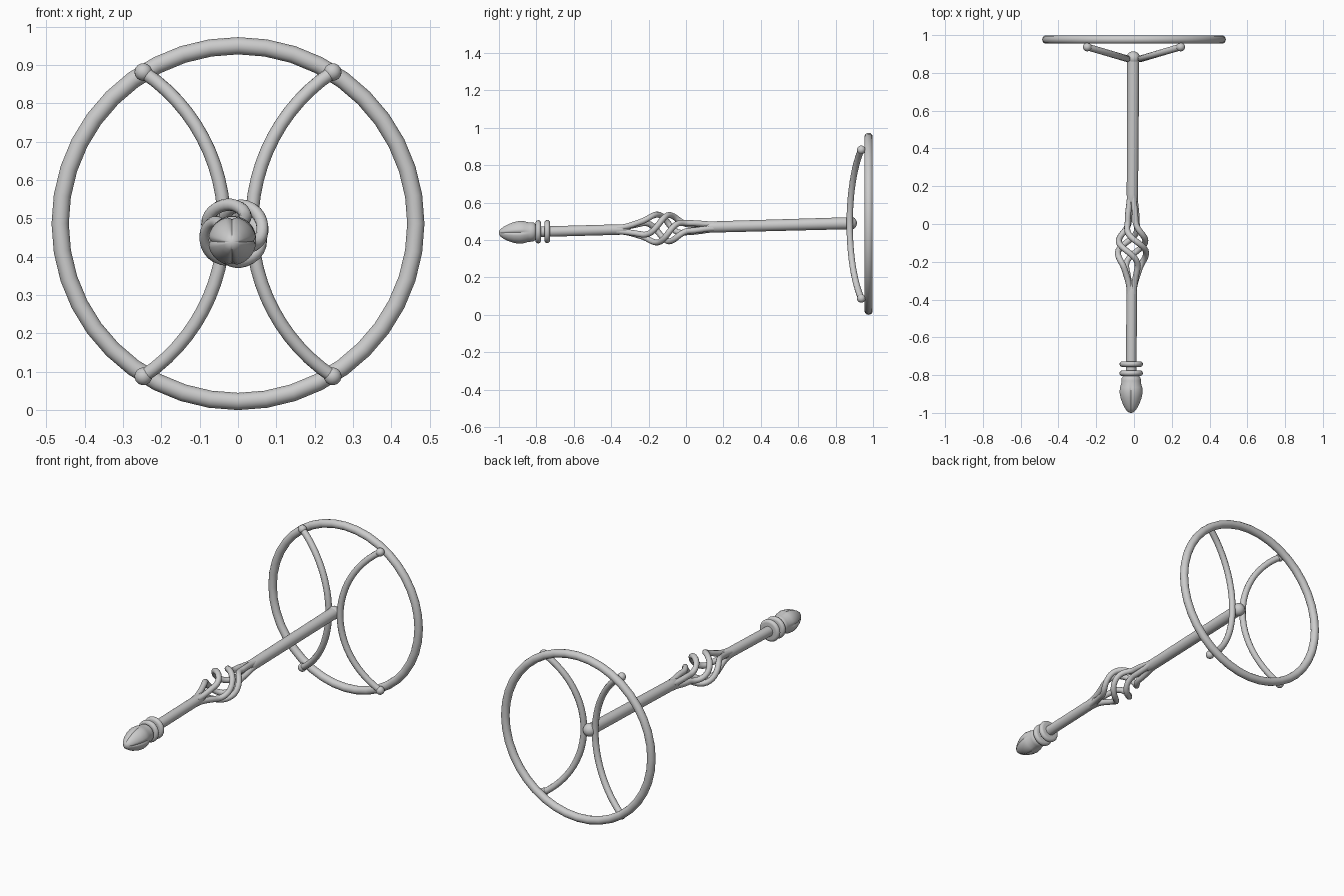
import bpy, bmesh
from math import sin, cos, pi, exp, radians
from mathutils import Vector

if "Cube" in bpy.data.objects:
    bpy.data.objects.remove(bpy.data.objects["Cube"])


def on_axis(x, y, z):
    # the shaft droops and drifts slightly towards its front tip
    d = 0.88 - y
    return Vector((x - 0.004 - 0.0064 * d, y, z + 0.49 - 0.0277 * d))


def smooth(ob, angle=40):
    bpy.ops.object.select_all(action='DESELECT')
    ob.select_set(True)
    bpy.context.view_layer.objects.active = ob
    bpy.ops.object.shade_smooth_by_angle(angle=radians(angle))


def lathe(name, profile, seg=24, groove=None):
    """Revolve (y, radius) points around the shaft axis."""
    bm = bmesh.new()
    rings = []
    for y, r in profile:
        ring = []
        for i in range(seg):
            a = 2 * pi * i / seg
            k = r * (groove(a, y) if groove else 1)
            ring.append(bm.verts.new(on_axis(k * cos(a), y, k * sin(a))))
        rings.append(ring)
    for p, q in zip(rings, rings[1:]):
        for i in range(seg):
            j = (i + 1) % seg
            bm.faces.new((p[i], p[j], q[j], q[i]))
    bm.faces.new(rings[0])
    bm.faces.new(rings[-1])
    bmesh.ops.recalc_face_normals(bm, faces=bm.faces)
    me = bpy.data.meshes.new(name)
    bm.to_mesh(me)
    bm.free()
    ob = bpy.data.objects.new(name, me)
    bpy.context.collection.objects.link(ob)
    smooth(ob)
    return ob


def tube(name, points, radius):
    """Round bar swept along a list of points."""
    cu = bpy.data.curves.new(name, 'CURVE')
    cu.dimensions = '3D'
    cu.bevel_depth = radius
    cu.bevel_resolution = 3
    cu.use_fill_caps = True
    sp = cu.splines.new('POLY')
    sp.points.add(len(points) - 1)
    for p, co in zip(sp.points, points):
        p.co = (*co, 1)
    ob = bpy.data.objects.new(name, cu)
    bpy.context.collection.objects.link(ob)
    bpy.ops.object.select_all(action='DESELECT')
    ob.select_set(True)
    bpy.context.view_layer.objects.active = ob
    bpy.ops.object.convert(target='MESH')
    smooth(bpy.context.object, 50)


def ball(name, loc, r):
    bpy.ops.mesh.primitive_uv_sphere_add(segments=20, ring_count=12, radius=r, location=loc)
    bpy.context.object.name = name
    smooth(bpy.context.object)


def interp(table, y):
    # eased interpolation through (y, value) pairs
    for (y0, a), (y1, b) in zip(table, table[1:]):
        if y <= y1:
            t = (y - y0) / (y1 - y0)
            t = t * t * (3 - 2 * t)
            return a + (b - a) * t
    return table[-1][1]


# Round rim at the back
bpy.ops.mesh.primitive_torus_add(major_segments=40, minor_segments=14, major_radius=0.464,
                                 minor_radius=0.0225, location=(0, 0.9765, 0.4865),
                                 rotation=(pi / 2, 0, 0))
bpy.context.object.name = "rim"
smooth(bpy.context.object)

# Two bowed spokes, mirrored left and right, with ball ends on the rim
for side, label in ((-1, "left"), (1, "right")):
    pts = []
    for i in range(25):
        t = -1 + i / 12
        a = t * 1.0
        z = 0.485 + 0.397 * sin(a) / sin(1.0)
        bow = (1 - cos(a)) / (1 - cos(1.0))
        pts.append((side * (0.036 + 0.211 * bow), 0.875 + 0.062 * bow, z))
    tube("spoke_" + label, pts, 0.0175)
    for p, end in ((pts[0], "lower"), (pts[-1], "upper")):
        ball(f"spoke_ball_{label}_{end}", p, 0.023)

# Hub
ball("hub", on_axis(0, 0.878, 0), 0.036)

# Shaft, broken by the twisted basket
lathe("rear_shaft", [(0.10, 0.022), (0.13, 0.029), (0.16, 0.03), (0.88, 0.032)])
lathe("front_shaft", [(-0.84, 0.028), (-0.36, 0.028), (-0.32, 0.026), (-0.30, 0.02)])

# Basket of four twisted bars
radius = [(-0.37, 0.014), (-0.12, 0.079), (0.02, 0.029), (0.15, 0.015)]
twist = [(-0.37, 0), (-0.24, 0.15), (0.02, 3.3), (0.15, 3.45)]
for k in range(4):
    pts = []
    for i in range(53):
        y = -0.37 + 0.01 * i
        r = interp(radius, y)
        a = pi / 4 + k * pi / 2 + interp(twist, y)
        pts.append(on_axis(r * cos(a), y, r * sin(a)))
    tube(f"basket_bar_{k + 1}", pts, 0.016)

# Two collar rings
for n, y in enumerate((-0.742, -0.79)):
    prof = [(y + 0.015 * sin(t * pi / 10), 0.046 + 0.016 * cos(t * pi / 10)) for t in range(-5, 6)]
    lathe(f"collar_{n + 1}", [(y - 0.015, 0.02)] + prof + [(y + 0.015, 0.02)])


# Bud finial with four grooves meeting at the tip
def groove(a, y):
    d = (a + pi / 4) % (pi / 2) - pi / 4
    depth = 0.10 * max(0, min(1, (-0.84 - y) / 0.04))
    return 1 - depth * exp(-(d / 0.10) ** 2)


lathe("bud_finial", [(-1.0, 0.003), (-0.998, 0.012), (-0.99, 0.022), (-0.975, 0.033),
                     (-0.95, 0.046), (-0.92, 0.057), (-0.89, 0.0625), (-0.865, 0.06),
                     (-0.845, 0.053), (-0.83, 0.052), (-0.815, 0.05), (-0.805, 0.042),
                     (-0.80, 0.03)], 64, groove)
